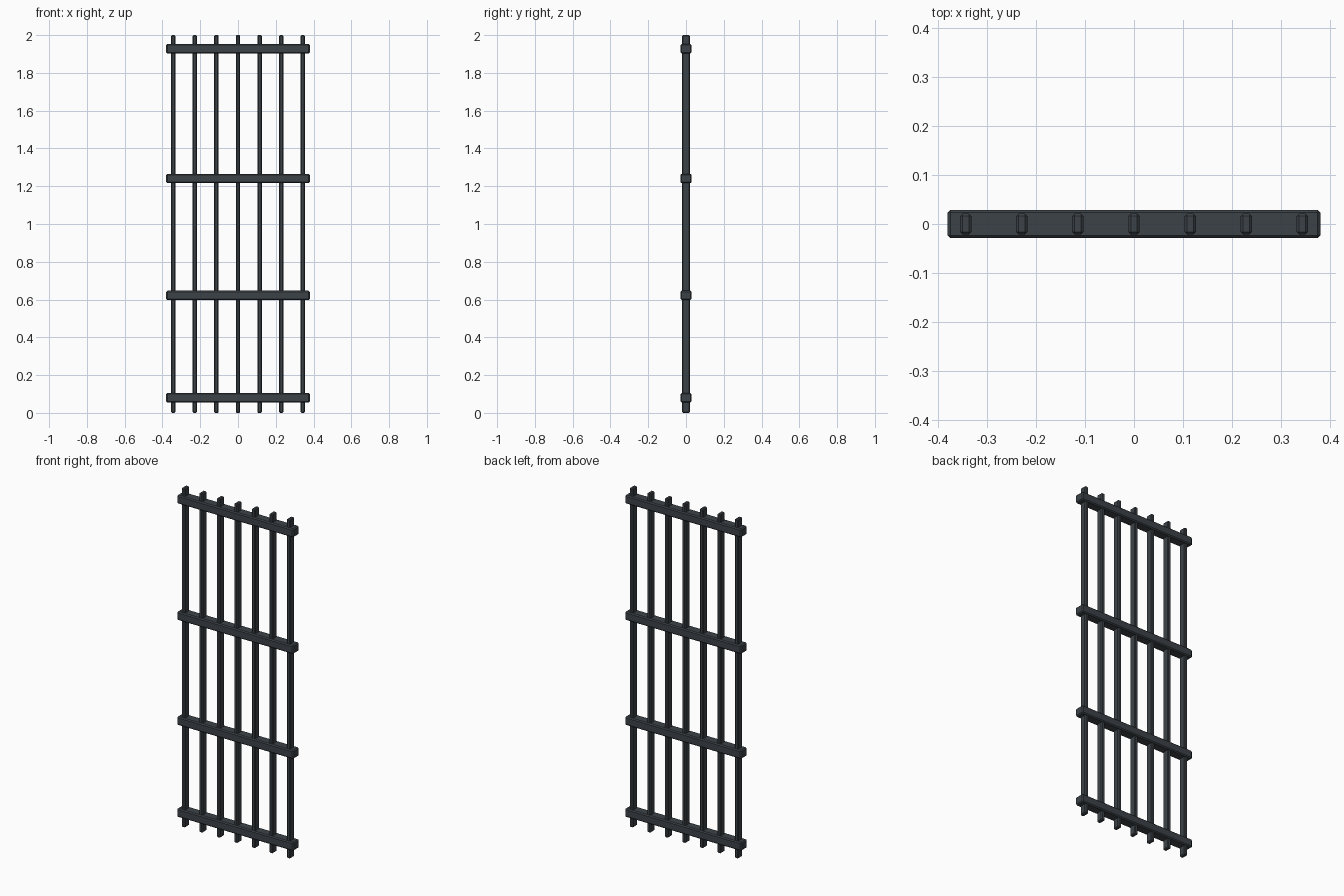
import bpy

if "Cube" in bpy.data.objects:
    bpy.data.objects.remove(bpy.data.objects["Cube"])

iron = bpy.data.materials.new("dark iron")
iron.diffuse_color = (0.046, 0.055, 0.064, 1)
iron.use_nodes = True
iron.node_tree.nodes["Principled BSDF"].inputs["Base Color"].default_value = iron.diffuse_color


def bar(name, size, centre, bevel):
    """Box with narrow chamfered edges."""
    bpy.ops.mesh.primitive_cube_add(size=1, location=centre)
    ob = bpy.context.object
    ob.name = name
    ob.scale = size
    bpy.ops.object.transform_apply(location=False, rotation=False, scale=True)
    mod = ob.modifiers.new("chamfer", 'BEVEL')
    mod.width = bevel
    mod.segments = 1
    mod.limit_method = 'NONE'
    ob.data.materials.append(iron)
    return ob


# seven upright bars
for i in range(7):
    bar(f"upright_bar_{i + 1}", (0.023, 0.042, 2.0),
        ((i - 3) * 0.1143, 0, 1.0), 0.005)

# four cross rails
for i, z in enumerate((0.08, 0.622, 1.241, 1.928)):
    bar(f"cross_rail_{i + 1}", (0.76, 0.058, 0.05), (0, 0, z), 0.006)
